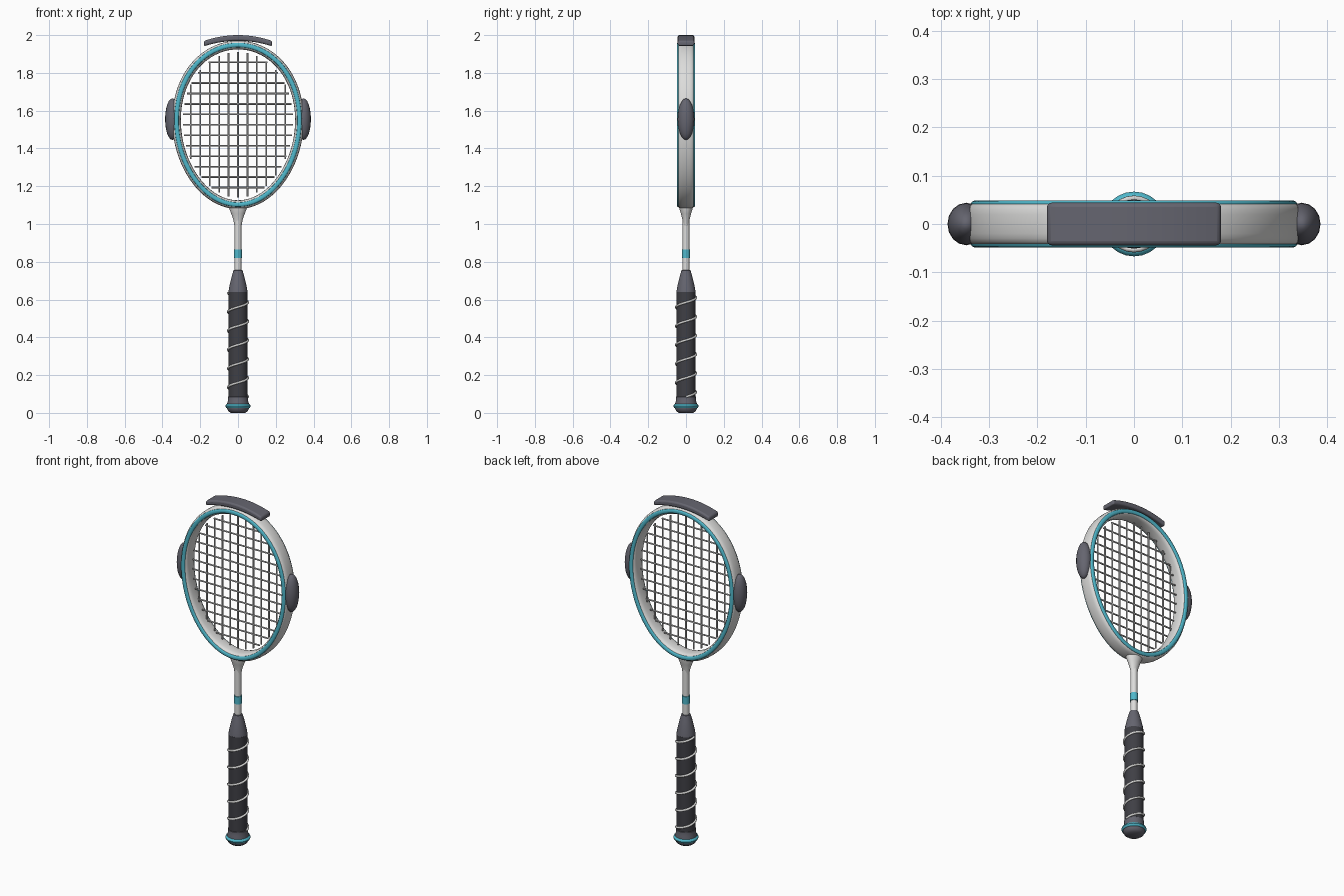
import bpy, bmesh
from math import sin, cos, pi, sqrt, hypot, radians, copysign
from mathutils import Matrix, Vector

if "Cube" in bpy.data.objects:
    bpy.data.objects.remove(bpy.data.objects["Cube"])


def material(name, rgb):
    m = bpy.data.materials.new(name)
    m.use_nodes = True
    m.diffuse_color = (*rgb, 1)
    m.node_tree.nodes["Principled BSDF"].inputs["Base Color"].default_value = (*rgb, 1)
    return m


WHITE = material("frame_light_grey", (0.72, 0.72, 0.71))
CYAN = material("accent_cyan", (0.08, 0.48, 0.60))
DARK = material("guard_slate", (0.13, 0.13, 0.16))
GRIP = material("grip_charcoal", (0.05, 0.05, 0.06))
STRING = material("string_grey", (0.6, 0.6, 0.6))

HEAD_Z, HEAD_A, HEAD_B, EGG = 1.525, 0.325, 0.4225, 0.06


def finish(bm, name, mat, angle=40):
    bmesh.ops.recalc_face_normals(bm, faces=bm.faces)
    mesh = bpy.data.meshes.new(name)
    bm.to_mesh(mesh)
    bm.free()
    obj = bpy.data.objects.new(name, mesh)
    bpy.context.collection.objects.link(obj)
    mesh.materials.append(mat)
    bpy.ops.object.select_all(action='DESELECT')
    obj.select_set(True)
    bpy.context.view_layer.objects.active = obj
    bpy.ops.object.shade_smooth_by_angle(angle=radians(angle))
    return obj


def bridge(bm, rings, closed):
    """Skin a list of vertex rings with quads."""
    n = len(rings[0])
    for i in range(len(rings) if closed else len(rings) - 1):
        a, b = rings[i], rings[(i + 1) % len(rings)]
        for j in range(n):
            k = (j + 1) % n
            bm.faces.new((a[j], a[k], b[k], b[j]))


def lathe(name, profile, mat, sides=24, flat=1.0):
    """Turn (radius, z) points around the z axis; flat squeezes depth."""
    bm = bmesh.new()
    rings = [[bm.verts.new((r * cos(2 * pi * i / sides), flat * r * sin(2 * pi * i / sides), z))
              for i in range(sides)] for r, z in profile]
    bridge(bm, rings, False)
    bm.faces.new(rings[0])
    bm.faces.new(rings[-1])
    return finish(bm, name, mat)


def head_point(t):
    return Vector((HEAD_A * cos(t) * (1 + EGG * sin(t)), 0, HEAD_Z + HEAD_B * sin(t)))


def hoop(name, half_r, half_y, y0, power, mat, steps=80, n=20):
    """Sweep a rounded section around the oval head."""
    bm = bmesh.new()
    rings = []
    for i in range(steps):
        t = 2 * pi * i / steps
        p = head_point(t)
        tangent = (head_point(t + 0.01) - head_point(t - 0.01)).normalized()
        out = Vector((tangent.z, 0, -tangent.x))
        ring = []
        for j in range(n):
            c, s = cos(2 * pi * j / n), sin(2 * pi * j / n)
            r = half_r * copysign(abs(c) ** (2 / power), c)
            y = half_y * copysign(abs(s) ** (2 / power), s)
            ring.append(bm.verts.new(p + out * r + Vector((0, y0 + y, 0))))
        rings.append(ring)
    bridge(bm, rings, True)
    return finish(bm, name, mat, 60)


# Head frame with a coloured band on each face
hoop("head_frame", 0.023, 0.043, 0, 3, WHITE)
for side, y in (("front", -0.042), ("back", 0.042)):
    hoop(side + "_band", 0.012, 0.007, y, 2.2, CYAN, n=10)


# Strings
def add_rod(bm, a, b, radius=0.0045):
    a, b = Vector(a), Vector(b)
    turn = (b - a).to_track_quat('Z', 'Y').to_matrix().to_4x4()
    bmesh.ops.create_cone(bm, cap_ends=True, segments=8, radius1=radius, radius2=radius,
                          depth=(b - a).length, matrix=Matrix.Translation((a + b) / 2) @ turn)


SA, SB = 0.292, 0.385
bm = bmesh.new()
for i in range(-5, 6):
    x = i * 0.05
    ends = []
    for sign in (-1, 1):
        s = sign * sqrt(1 - (x / SA) ** 2)
        u = x / (SA * (1 + EGG * s))
        ends.append((x, 0, HEAD_Z + sign * SB * sqrt(1 - u * u)))
    add_rod(bm, *ends)
finish(bm, "main_strings", STRING)

bm = bmesh.new()
for i in range(-6, 7):
    dz = i * 0.0553
    s = dz / SB
    w = SA * sqrt(1 - s * s) * (1 + EGG * s)
    add_rod(bm, (-w, 0, HEAD_Z + dz), (w, 0, HEAD_Z + dz))
finish(bm, "cross_strings", STRING)

# Curved bumper over the top of the head
bm = bmesh.new()
xs = [0.18 * i / 10 for i in range(-10, 11)]
outline = [(x, 2.0 - 0.95 * x * x) for x in xs] + [(x, 1.97 - 0.9 * x * x) for x in reversed(xs)]
rings = [[bm.verts.new((x, y, z)) for x, z in outline] for y in (-0.044, 0.044)]
bridge(bm, rings, False)
for ring in rings:
    bm.faces.new(ring)
bumper = finish(bm, "top_bumper", DARK)
bevel = bumper.modifiers.new("Bevel", 'BEVEL')
bevel.width = 0.009
bevel.segments = 3
bevel.limit_method = 'ANGLE'

# Side pads
for side, sign in (("left", 1), ("right", -1)):
    bm = bmesh.new()
    bmesh.ops.create_uvsphere(bm, u_segments=16, v_segments=12, radius=1,
                              matrix=Matrix.Translation((sign * 0.347, 0, 1.555))
                              @ Matrix.Diagonal((0.039, 0.044, 0.11, 1)))
    finish(bm, side + "_side_pad", DARK, 60)

# Shaft, throat and shaft band
lathe("shaft", [(0.018, 0.73), (0.018, 1.02)], WHITE)
lathe("throat", [(0.019, 0.99), (0.024, 1.02), (0.036, 1.055), (0.048, 1.085), (0.05, 1.11)],
      WHITE, flat=0.75)
lathe("shaft_band", [(0.022, 0.82), (0.022, 0.865)], CYAN)

# Handle
lathe("grip_collar", [(0.051, 0.635), (0.048, 0.66), (0.034, 0.72), (0.024, 0.755), (0.018, 0.757)], DARK)
lathe("grip", [(0.051, 0.08), (0.051, 0.64)], GRIP)
lathe("butt_cap", [(0.038, 0.0), (0.052, 0.01), (0.059, 0.025), (0.059, 0.045), (0.053, 0.065),
                   (0.053, 0.085), (0.05, 0.087)], DARK)
lathe("butt_ring", [(0.057, 0.024), (0.064, 0.028), (0.067, 0.036), (0.064, 0.044), (0.057, 0.048)], CYAN)

# Spiral cord around the grip
TURNS, STEPS = 5.5, 24
curve = bpy.data.curves.new("grip_cord", 'CURVE')
curve.dimensions = '3D'
curve.bevel_depth = 0.006
curve.bevel_resolution = 2
curve.use_fill_caps = True
spline = curve.splines.new('POLY')
count = int(TURNS * STEPS) + 1
spline.points.add(count - 1)
for i, point in enumerate(spline.points):
    a = 2 * pi * i / STEPS
    point.co = (0.053 * cos(a), 0.053 * sin(a), 0.085 + 0.1 * i / STEPS, 1)
curve.materials.append(WHITE)
bpy.context.collection.objects.link(bpy.data.objects.new("grip_cord", curve))
